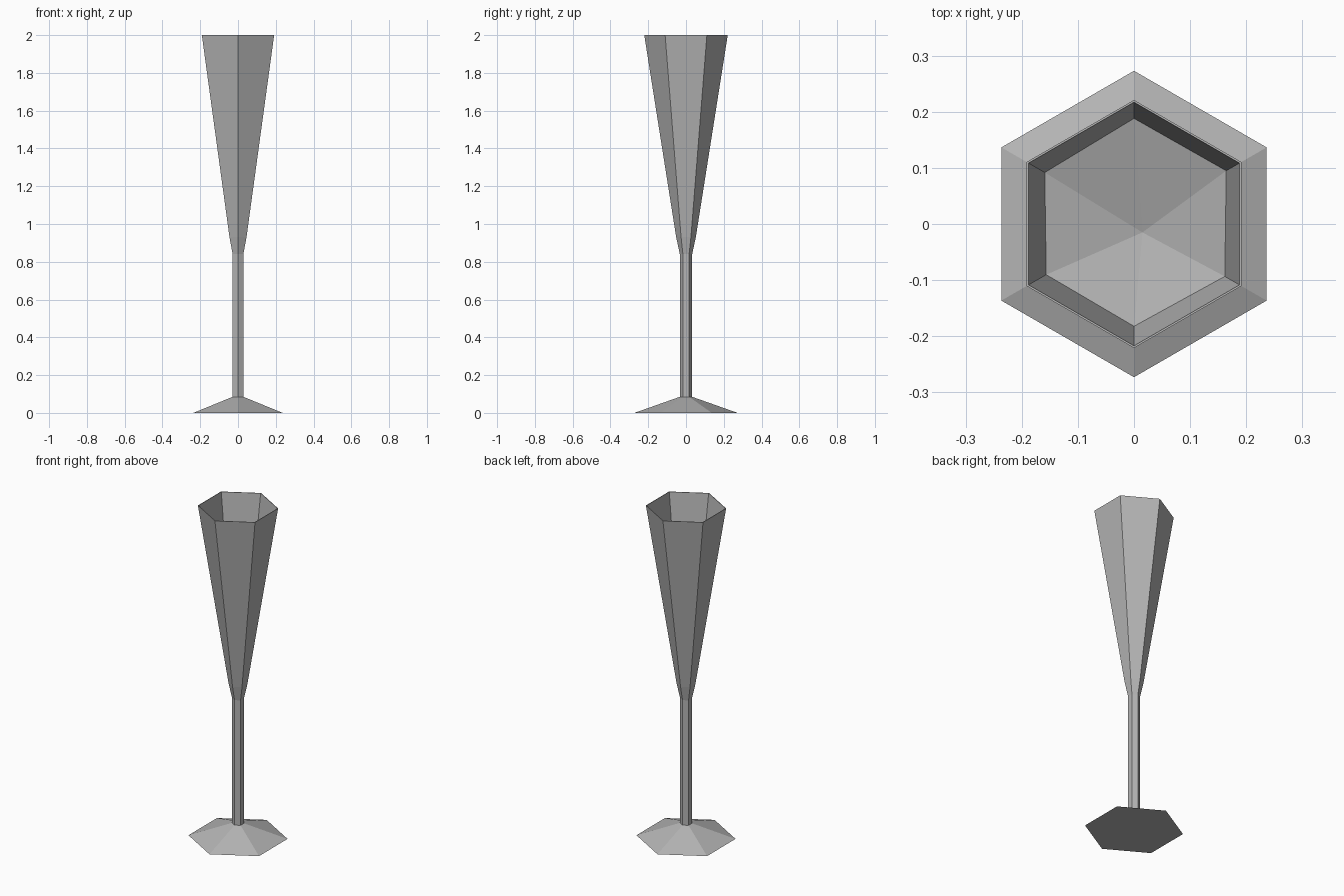
import bpy
from math import cos, sin, pi

if "Cube" in bpy.data.objects:
    bpy.data.objects.remove(bpy.data.objects["Cube"])

SIDES = 6

# Darker grey for the whole model
grey = bpy.data.materials.new("dark_grey")
grey.diffuse_color = (0.46, 0.46, 0.46, 1.0)
grey.use_nodes = True
grey.node_tree.nodes["Principled BSDF"].inputs["Base Color"].default_value = grey.diffuse_color


def angle(i):
    # corners point along +y and -y
    return pi / 2 + i * 2 * pi / SIDES


def make_object(name, verts, faces):
    mesh = bpy.data.meshes.new(name)
    mesh.from_pydata(verts, [], faces)
    mesh.update()
    mesh.materials.append(grey)
    obj = bpy.data.objects.new(name, mesh)
    bpy.context.collection.objects.link(obj)
    return obj


def lathe(name, profile):
    """Spin (radius, z) points into a six-sided solid, capped at both ends."""
    verts = [(r * cos(angle(i)), r * sin(angle(i)), z)
             for r, z in profile for i in range(SIDES)]
    faces = []
    for k in range(len(profile) - 1):
        a, b = k * SIDES, (k + 1) * SIDES
        for i in range(SIDES):
            j = (i + 1) % SIDES
            faces.append((a + i, a + j, b + j, b + i))
    last = (len(profile) - 1) * SIDES
    faces.append(tuple(reversed(range(SIDES))))
    faces.append(tuple(range(last, last + SIDES)))
    return make_object(name, verts, faces)


# Glass: foot, stem, outer bowl, rim, inner bowl
RIM_IN, SLOPE = 0.217, 0.158
lathe("flute_glass", [
    (0.273, 0.0), (0.033, 0.085), (0.033, 0.842), (0.052, 0.93),
    (0.221, 2.0), (RIM_IN, 2.0), (0.047, 0.93), (0.015, 0.88),
])

# Drink surface: slightly tilted shallow dish resting on the inner wall
verts = [(0.015, -0.015, 1.755)]
for i in range(SIDES):
    c, s = cos(angle(i)), sin(angle(i))
    z = 1.80 + 0.187 * (0.12 * c + 0.10 * s)
    r = RIM_IN - (2.0 - z) * SLOPE
    verts.append((r * c, r * s, z))
faces = [(0, i + 1, (i + 1) % SIDES + 1) for i in range(SIDES)]
make_object("drink_surface", verts, faces)
